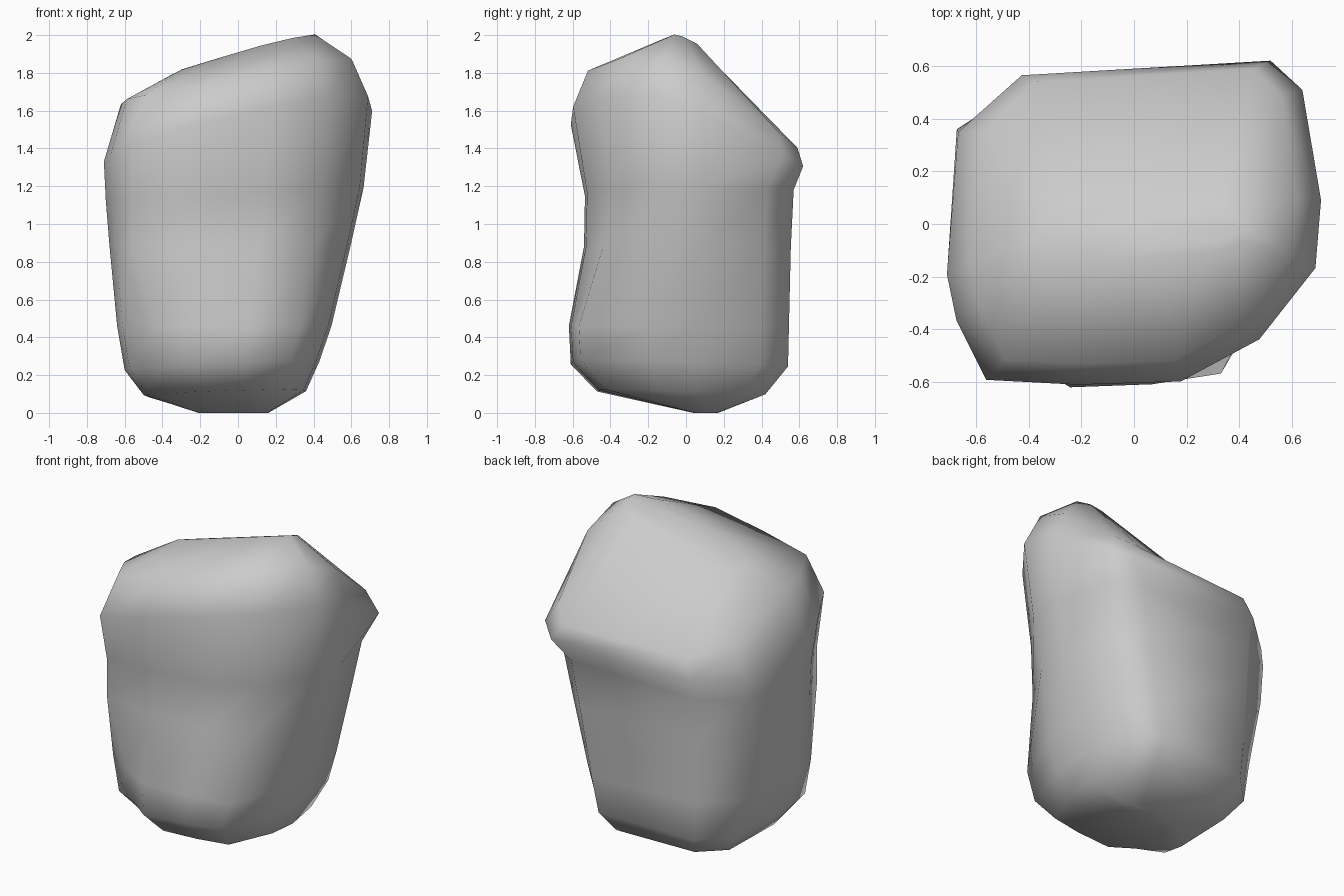
import bpy, bmesh

if "Cube" in bpy.data.objects:
    bpy.data.objects.remove(bpy.data.objects["Cube"])

# Boulder outline seen from above, in unit coordinates (counter-clockwise)
OUTLINE = [(-1, -.32), (-.95, -.6), (-.79, -.97), (-.3, -1), (.25, -.98), (.67, -.72),
           (.97, -.28), (1, .14), (.9, .82), (.73, 1), (-.6, .91), (-.94, .56)]

# Outline corners that change with height: index -> (height, u, v) keys
CORNERS = {
    2: [(.25, -.6, -.78), (.46, -.64, -.8), (.88, -.82, -.95), (1.47, -.79, -.97)],
    5: [(.46, .71, -.91), (1.3, .67, -.72)],
    8: [(1.16, .87, .74), (1.47, .9, .82)],
    9: [(1.16, .63, 1), (1.47, .73, 1)],
    11: [(.46, -.94, .6), (1.0, -.97, .65), (1.47, -.94, .56)],
}

# Rings: (height, x tilt, y tilt, y curve, back right dip), (x min, x max, y min, y max)
RINGS = [
    ((0, 0, 0, 0, 0), (-.21, .16, .04, .17)),
    ((.105, .03, -.03, 0, 0), (-.50, .36, -.47, .42)),
    ((.25, .05, -.03, 0, 0), (-.60, .43, -.61, .54)),
    ((.46, 0, 0, 0, 0), (-.64, .495, -.62, .545)),
    ((.88, 0, 0, 0, 0), (-.68, .595, -.54, .555)),
    ((1.16, .05, 0, 0, 0), (-.70, .665, -.535, .57)),
    ((1.475, .25, -.17, 0, -.6), (-.71, .71, -.61, .62)),
    ((1.722, .2, -.29, -.34, -.45), (-.62, .62, -.53, .59)),
    ((1.86, .3, -.35, 0, 0), (-.38, .42, -.14, .08)),
]


def keyed(keys, z):
    """Interpolate a corner between its height keys."""
    if z <= keys[0][0]:
        return keys[0][1:]
    for (z0, u0, v0), (z1, u1, v1) in zip(keys, keys[1:]):
        if z <= z1:
            t = (z - z0) / (z1 - z0)
            return u0 + (u1 - u0) * t, v0 + (v1 - v0) * t
    return keys[-1][1:]


def make_ring(bm, level, bounds):
    z, tilt_x, tilt_y, curve, dip = level
    x0, x1, y0, y1 = bounds
    ring = []
    for i, (u, v) in enumerate(OUTLINE):
        if i in CORNERS:
            u, v = keyed(CORNERS[i], z)
        x = (x0 + x1) / 2 + u * (x1 - x0) / 2
        y = (y0 + y1) / 2 + v * (y1 - y0) / 2
        h = z + tilt_x * x + tilt_y * y + curve * y * y + dip * max(0, x) * max(0, y)
        ring.append(bm.verts.new((x, y, h)))
    return ring


# Boulder: loft the rings and cap both ends
bm = bmesh.new()
rings = [make_ring(bm, *spec) for spec in RINGS]
n = len(OUTLINE)
for low, high in zip(rings, rings[1:]):
    for i in range(n):
        j = (i + 1) % n
        bm.faces.new((low[i], low[j], high[j], high[i]))
bm.faces.new(rings[0][::-1])
bm.faces.new(rings[-1])
bmesh.ops.recalc_face_normals(bm, faces=bm.faces)
for f in bm.faces:
    f.smooth = True

mesh = bpy.data.meshes.new("boulder")
bm.to_mesh(mesh)
bm.free()
boulder = bpy.data.objects.new("boulder", mesh)
bpy.context.collection.objects.link(boulder)
